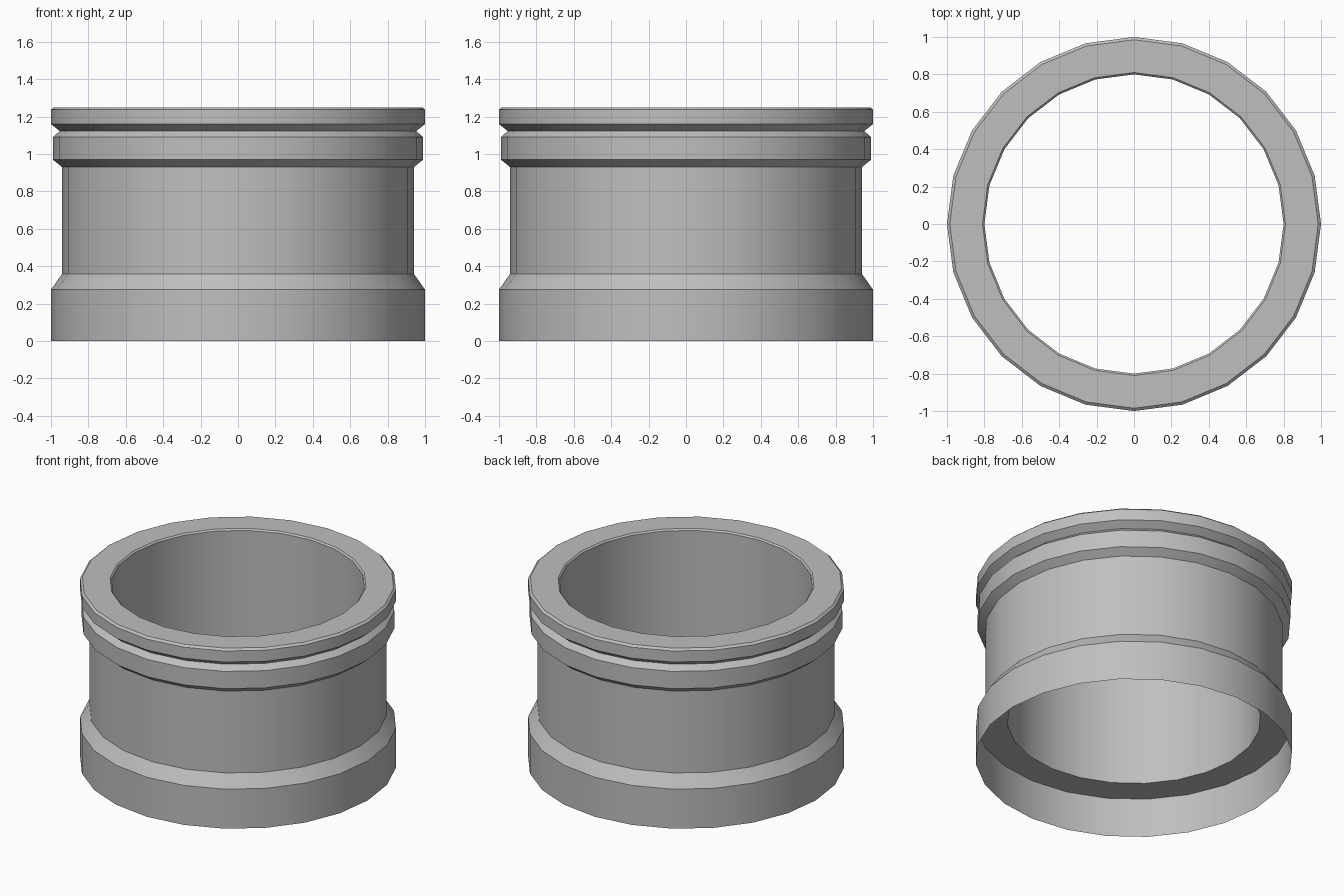
import bpy
import bmesh
import math

SIDES = 24

cube = bpy.data.objects.get("Cube")
if cube:
    bpy.data.objects.remove(cube, do_unlink=True)

# One plain grey for the whole model
grey = bpy.data.materials.new("plain_grey")
grey.use_nodes = True
color = (0.52, 0.52, 0.52, 1.0)
grey.diffuse_color = color
bsdf = next(n for n in grey.node_tree.nodes if n.type == "BSDF_PRINCIPLED")
bsdf.inputs["Base Color"].default_value = color
bsdf.inputs["Roughness"].default_value = 0.7


def lathe(name, profile, closed):
    """Turn a profile of (radius, height) points around z; points run upward on the outside."""
    bm = bmesh.new()
    rings = []
    for r, z in profile:
        ring = []
        for i in range(SIDES):
            a = math.tau * i / SIDES
            ring.append(bm.verts.new((r * math.cos(a), r * math.sin(a), z)))
        rings.append(ring)
    pairs = list(zip(rings, rings[1:]))
    if closed:
        pairs.append((rings[-1], rings[0]))
    for low, high in pairs:
        for i in range(SIDES):
            j = (i + 1) % SIDES
            bm.faces.new((low[i], low[j], high[j], high[i]))
    mesh = bpy.data.meshes.new(name)
    bm.to_mesh(mesh)
    bm.free()
    mesh.materials.append(grey)
    obj = bpy.data.objects.new(name, mesh)
    bpy.context.collection.objects.link(obj)
    bpy.ops.object.select_all(action="DESELECT")
    obj.select_set(True)
    bpy.context.view_layer.objects.active = obj
    bpy.ops.object.shade_smooth_by_angle(angle=math.radians(30))
    return obj


# Thick tube with lower flare, collar, groove and top rim around the bore
lathe("tube_body", [
    (0.80, 0.275),
    (1.00, 0.275),
    (0.94, 0.36),
    (0.94, 0.93),
    (0.99, 0.97),
    (0.99, 1.09),
    (0.953, 1.123),
    (1.00, 1.16),
    (1.00, 1.237),
    (0.985, 1.25),
    (0.81, 1.25),
    (0.80, 1.24),
], closed=True)

# Thin open skirt below the flare
lathe("base_skirt", [(1.00, 0.0), (1.00, 0.275)], closed=False)
